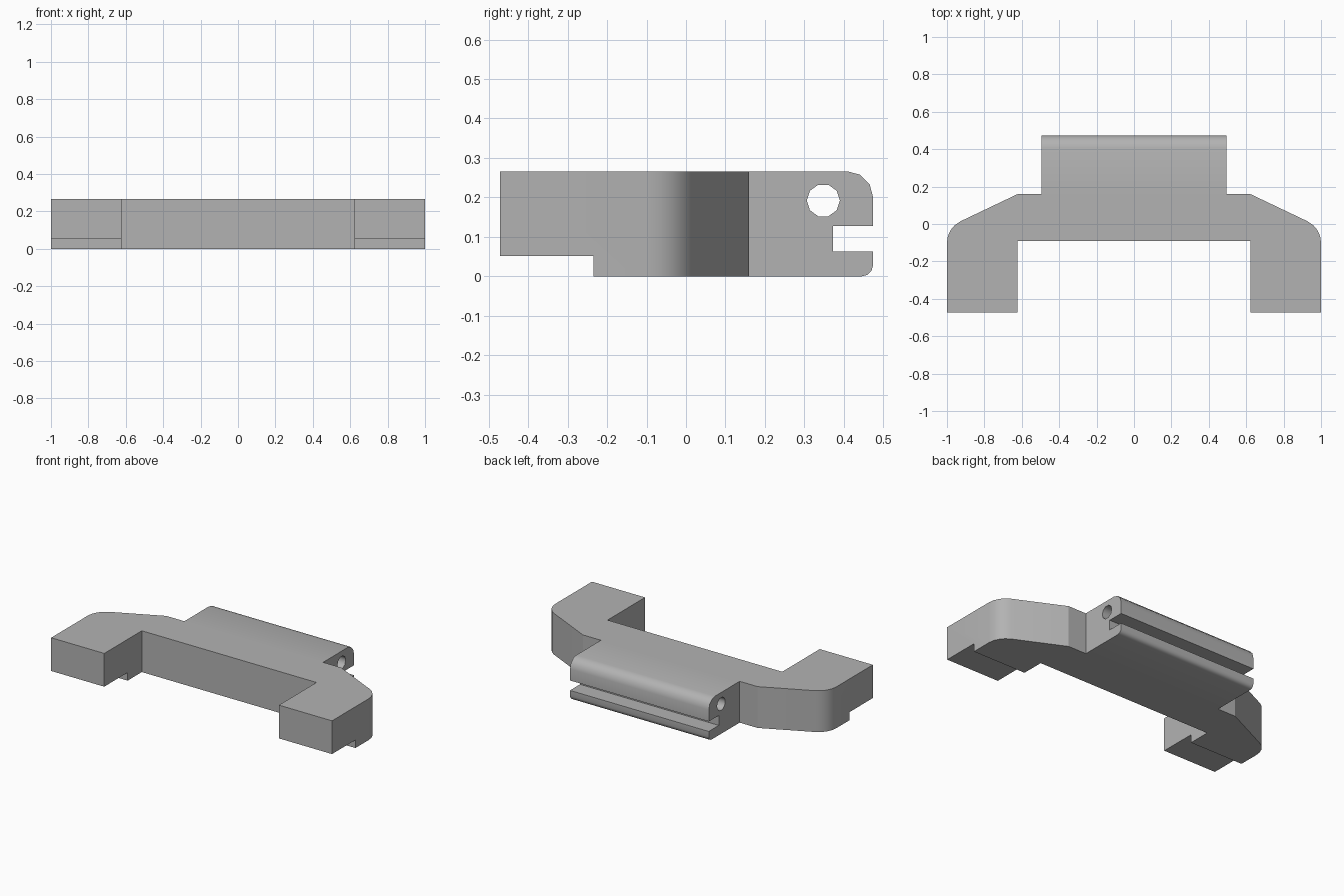
import bpy, bmesh, math
from mathutils import Vector

cube = bpy.data.objects.get("Cube")
if cube:
    bpy.data.objects.remove(cube, do_unlink=True)

# Plain grey for the whole part
grey = bpy.data.materials.new("plain grey")
grey.use_nodes = True
colour = (0.45, 0.45, 0.45, 1)
grey.diffuse_color = colour
grey.node_tree.nodes["Principled BSDF"].inputs["Base Color"].default_value = colour


def fillet(before, corner, after, length, steps):
    """Points of a round arc that replaces a corner."""
    before, corner, after = Vector(before), Vector(corner), Vector(after)
    a = (before - corner).normalized()
    b = (after - corner).normalized()
    half = a.angle(b) / 2
    centre = corner + (a + b).normalized() * length / math.cos(half)
    start, end = corner + a * length - centre, corner + b * length - centre
    turn = start.angle(end)
    return [tuple(centre + (start * math.sin(turn * (1 - i / steps))
                            + end * math.sin(turn * i / steps)) / math.sin(turn))
            for i in range(steps + 1)]


def prism(name, points, place, depth):
    """Extrude a closed outline; place() turns a 2D point into 3D."""
    bm = bmesh.new()
    face = bm.faces.new([bm.verts.new(place(*p)) for p in points])
    grown = bmesh.ops.extrude_face_region(bm, geom=[face])
    moved = [g for g in grown["geom"] if isinstance(g, bmesh.types.BMVert)]
    bmesh.ops.translate(bm, verts=moved, vec=depth)
    bmesh.ops.recalc_face_normals(bm, faces=bm.faces)
    mesh = bpy.data.meshes.new(name)
    bm.to_mesh(mesh)
    bm.free()
    obj = bpy.data.objects.new(name, mesh)
    bpy.context.collection.objects.link(obj)
    mesh.materials.append(grey)
    return obj


def cut(target, tool, operation):
    mod = target.modifiers.new(tool.name, 'BOOLEAN')
    mod.object, mod.operation, mod.solver = tool, operation, 'EXACT'
    bpy.context.view_layer.objects.active = target
    bpy.ops.object.modifier_apply(modifier=mod.name)
    bpy.data.objects.remove(tool, do_unlink=True)


# Plan outline: tongue, sloped shoulder, rounded corner and arm
shoulder, arm_tip = (0.622, 0.16), (1, -0.472)
half = [(0.494, 0.475), (0.494, 0.16), shoulder]
half += fillet(shoulder, (1, -0.02), arm_tip, 0.08, 4)
half += [arm_tip, (0.622, -0.472), (0.622, -0.09)]
plan = half + [(-x, y) for x, y in reversed(half)]
bracket = prism("hinge_bracket", plan, lambda x, y: (x, y, -0.1), (0, 0, 0.5))

# Side profile: stepped arm underside, slotted and rounded tongue
top = 0.266
side = [(-0.475, 0.052), (-0.234, 0.052), (-0.234, 0)]
side += fillet((0, 0), (0.474, 0), (0.474, 0.063), 0.028, 3)
side += [(0.474, 0.063), (0.372, 0.063), (0.372, 0.127), (0.474, 0.127)]
side += fillet((0.474, 0.127), (0.474, top), (0, top), 0.065, 3)
side += [(-0.475, top)]
cut(bracket, prism("side_profile", side, lambda y, z: (-1.2, y, z), (2.4, 0, 0)), 'INTERSECT')

# Pin hole along the tongue
hole = [(0.348 + 0.042 * math.cos(math.tau * i / 10),
         0.192 + 0.042 * math.sin(math.tau * i / 10)) for i in range(10)]
cut(bracket, prism("pin_hole", hole, lambda y, z: (-1.2, y, z), (2.4, 0, 0)), 'DIFFERENCE')

# Smooth the rounds, keep the shoulder crease sharp
bpy.ops.object.select_all(action='DESELECT')
bracket.select_set(True)
bpy.context.view_layer.objects.active = bracket
bpy.ops.object.shade_smooth_by_angle(angle=math.radians(40))
verts = bracket.data.vertices
for edge in bracket.data.edges:
    if all(abs(abs(verts[i].co.x) - 0.622) < 0.005 and verts[i].co.y > 0.15
           for i in edge.vertices):
        edge.use_edge_sharp = True
